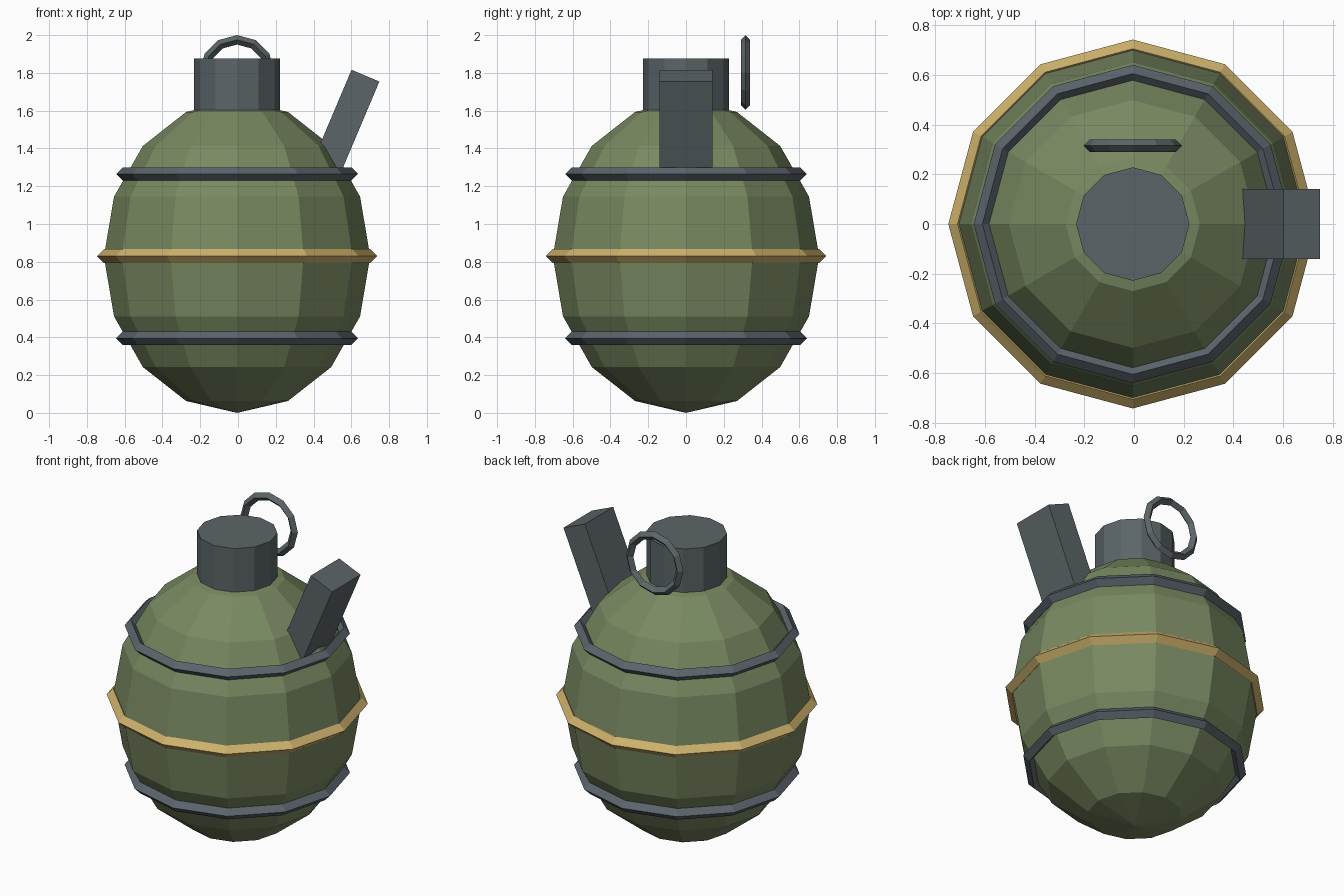
import bpy
from math import pi

if "Cube" in bpy.data.objects:
    bpy.data.objects.remove(bpy.data.objects["Cube"], do_unlink=True)

SIDES = 12      # facets around every round part
CX = -0.005     # body axis
MID = 0.828     # height of the body's middle


def material(name, rgb):
    mat = bpy.data.materials.new(name)
    mat.use_nodes = True
    color = (*rgb, 1.0)
    mat.diffuse_color = color
    mat.node_tree.nodes["Principled BSDF"].inputs["Base Color"].default_value = color
    return mat


green = material("olive_green", (0.19, 0.25, 0.12))
gold = material("brass", (0.61, 0.44, 0.15))
steel = material("grey_steel", (0.105, 0.13, 0.138))
band_steel = material("blue_grey_steel", (0.105, 0.13, 0.15))


def finish(name, mat, scale=(1, 1, 1)):
    obj = bpy.context.object
    obj.name = name
    obj.scale = scale
    obj.data.materials.append(mat)
    bpy.ops.object.shade_flat()
    return obj


def ring(name, mat, loc, major, minor, rot=(0, 0, 0)):
    # faceted ring with a diamond cross-section
    bpy.ops.mesh.primitive_torus_add(
        major_segments=SIDES, minor_segments=4, major_radius=major,
        minor_radius=minor, location=loc, rotation=rot)
    return finish(name, mat)


# Egg-shaped body
bpy.ops.mesh.primitive_uv_sphere_add(
    segments=SIDES, ring_count=8, radius=1, location=(CX, 0, MID))
finish("body", green, (0.705, 0.705, MID))

# Bands around the body
ring("middle_band", gold, (CX, 0, 0.83), 0.705, 0.037)
for name, side in (("upper_band", 1), ("lower_band", -1)):
    ring(name, band_steel, (CX, 0, 0.83 + side * 0.435), 0.605, 0.035)

# Cap on top
bpy.ops.mesh.primitive_cylinder_add(
    vertices=SIDES, radius=0.228, depth=0.285, location=(CX, 0, 1.7325))
finish("cap", steel)

# Tilted lever on the left side
bpy.ops.mesh.primitive_cube_add(
    size=1, location=(0.558, 0, 1.509), rotation=(0, 0.4, 0))
finish("lever", steel, (0.16, 0.28, 0.6))

# Pull ring standing behind the cap
ring("pull_ring", steel, (CX, 0.315, 1.802), 0.173, 0.025, (pi / 2, 0, 0))
